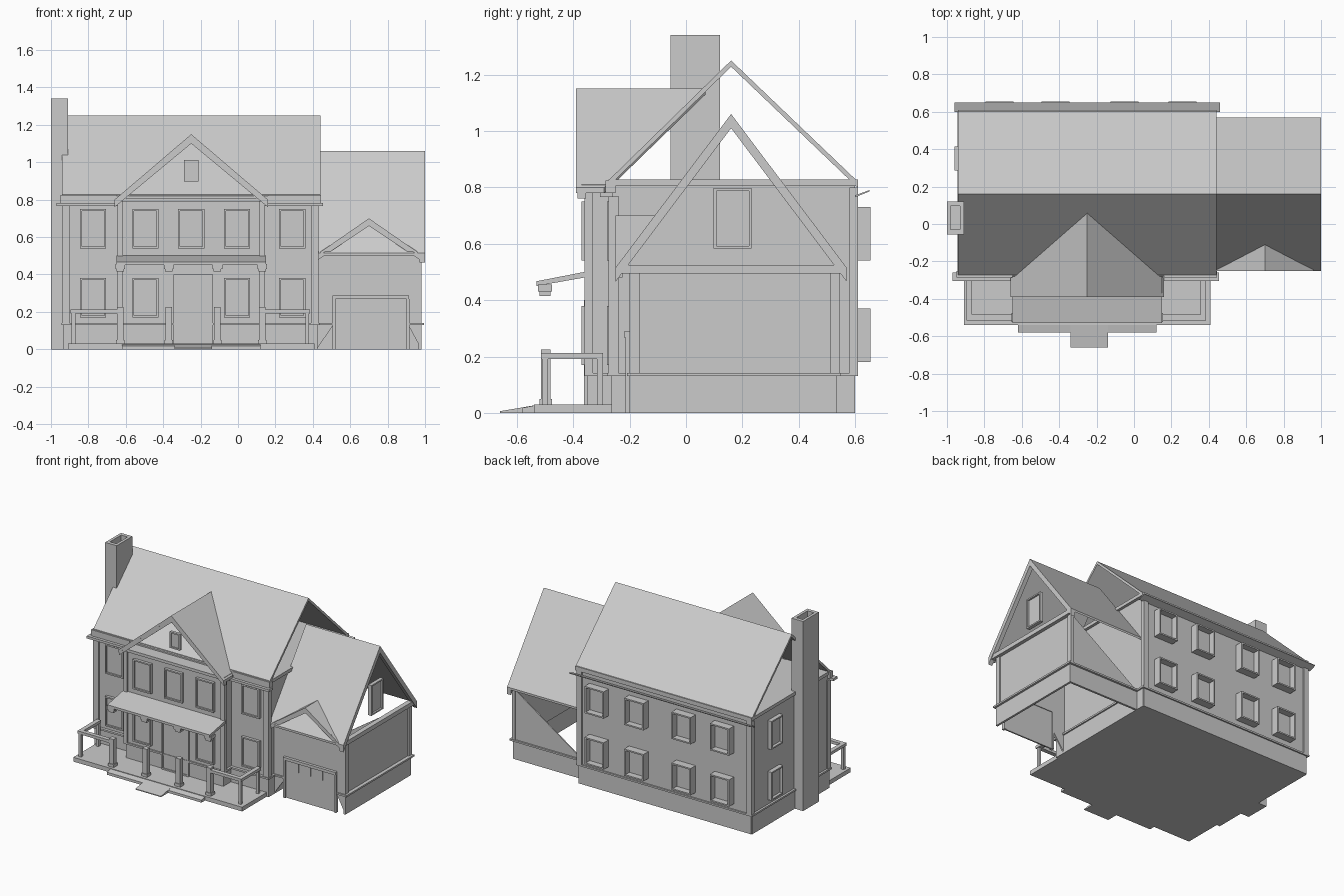
import bpy, bmesh, math
from mathutils import Matrix, Vector

if "Cube" in bpy.data.objects:
    bpy.data.objects.remove(bpy.data.objects["Cube"])

GREY = bpy.data.materials.new("house_grey")
GREY.diffuse_color = (0.6, 0.6, 0.6, 1)
GREY.use_nodes = True
GREY.node_tree.nodes["Principled BSDF"].inputs["Base Color"].default_value = GREY.diffuse_color


def finish(name, bm, closed=True):
    if closed:
        bmesh.ops.recalc_face_normals(bm, faces=bm.faces)
    me = bpy.data.meshes.new(name)
    bm.to_mesh(me)
    bm.free()
    me.materials.append(GREY)
    ob = bpy.data.objects.new(name, me)
    bpy.context.collection.objects.link(ob)
    return ob


def sweep(name, pts, offset):
    """Solid made by pushing a flat polygon along an offset."""
    bm = bmesh.new()
    face = bm.faces.new([bm.verts.new(p) for p in pts])
    r = bmesh.ops.extrude_face_region(bm, geom=[face])
    vs = [g for g in r["geom"] if isinstance(g, bmesh.types.BMVert)]
    bmesh.ops.translate(bm, verts=vs, vec=Vector(offset))
    if not any(set(f.verts) == set(v for v in f.verts if v not in vs) for f in bm.faces):
        bm.faces.new([v for v in bm.verts if v not in vs])
    return finish(name, bm)


def box(name, x0, x1, y0, y1, z0, z1):
    bm = bmesh.new()
    bmesh.ops.create_cube(bm, size=1)
    for v in bm.verts:
        v.co = ((x0 + x1) / 2 + v.co.x * (x1 - x0), (y0 + y1) / 2 + v.co.y * (y1 - y0),
                (z0 + z1) / 2 + v.co.z * (z1 - z0))
    return finish(name, bm)


def window(name, loc, w, h, depth, recess, turn=0):
    """Framed window: box standing out of the wall with a sunken pane. turn=0 faces -y."""
    bm = bmesh.new()
    bmesh.ops.create_cube(bm, size=1)
    for v in bm.verts:
        v.co = (v.co.x * w, (v.co.y - 0.5) * depth, v.co.z * h)
    bm.normal_update()
    front = min(bm.faces, key=lambda f: f.calc_center_median().y)
    bmesh.ops.inset_region(bm, faces=[front], thickness=0.014)
    r = bmesh.ops.extrude_face_region(bm, geom=[front])
    bmesh.ops.translate(bm, vec=(0, recess, 0),
                        verts=[g for g in r["geom"] if isinstance(g, bmesh.types.BMVert)])
    if front.is_valid:
        bm.faces.remove(front)
    bm.transform(Matrix.Translation(loc) @ Matrix.Rotation(turn, 4, 'Z'))
    return finish(name, bm)


def chevron(name, mid, half, top, low, band, start, depth, axis):
    """Pair of sloping gable boards; axis is the direction the gable faces."""
    for s in (-1, 1):
        prof = [(mid, top), (mid + s * half, low), (mid + s * half, low - band), (mid, top - band)]
        if axis == 'x':
            sweep(name, [(start, a, z) for a, z in prof], (depth, 0, 0))
        else:
            sweep(name, [(a, start, z) for a, z in prof], (0, depth, 0))


def cross_gable(name, mid, half, top, low, front, valley, back, t):
    """Small gable roof facing the front that runs back into a larger slope."""
    for s in (-1, 1):
        sweep(name, [(mid, front, top), (mid + s * half, front, low),
                     (mid + s * half, valley, low), (mid, back, top)], (0, 0, -t))


# Main house body, projecting centre bay, stone base and ledges
box("main_body", -0.93, 0.42, -0.26, 0.60, 0.0, 0.82)
box("centre_bay", -0.63, 0.13, -0.35, -0.25, 0.0, 0.80)
box("main_base", -0.935, 0.425, -0.265, 0.595, 0.0, 0.13)
box("main_ledge", -0.945, 0.435, -0.28, 0.61, 0.13, 0.142)
box("bay_ledge", -0.645, 0.145, -0.36, -0.26, 0.13, 0.142)
for x in (-0.92, 0.41):
    box("front_corner_board", x - 0.02, x + 0.02, -0.275, -0.24, 0.14, 0.77)
    box("back_corner_board", x - 0.02, x + 0.02, 0.58, 0.61, 0.14, 0.80)
for x in (-0.63, 0.13):
    box("bay_corner_board", x - 0.015, x + 0.015, -0.36, -0.33, 0.14, 0.80)

# Main roof: two thin slopes with open ends
for y, z in ((-0.28, 0.82), (0.61, 0.82)):
    sweep("main_roof", [(-0.94, 0.16, 1.25), (0.44, 0.16, 1.25), (0.44, y, z), (-0.94, y, z)],
          (0, 0, -0.022))
box("attic_floor", -0.94, 0.44, -0.275, 0.61, 0.805, 0.828)
for x0, x1 in ((-0.97, -0.64), (0.14, 0.455)):
    box("front_gutter", x0, x1, -0.305, -0.26, 0.765, 0.782)
    box("front_eave", x0 + 0.02, x1 - 0.01, -0.285, -0.25, 0.78, 0.825)
sweep("back_gutter", [(-0.96, 0.60, 0.765), (-0.96, 0.65, 0.785), (-0.96, 0.65, 0.79), (-0.96, 0.60, 0.772)],
      (1.42, 0, 0))

# Front gable over the centre bay
cross_gable("front_gable_roof", -0.25, 0.41, 1.15, 0.80, -0.39, -0.29, 0.07, 0.02)
chevron("front_gable_board", -0.25, 0.41, 1.14, 0.80, 0.04, -0.385, 0.03, 'y')
box("bay_cornice", -0.65, 0.15, -0.37, -0.26, 0.79, 0.81)
window("front_gable_window", (-0.25, -0.33, 0.955), 0.08, 0.115, 0.02, 0.008)

# Front windows and door
for x in (-0.775, -0.495, -0.25, -0.005, 0.29):
    wall = -0.35 if -0.6 < x < 0.1 else -0.26
    window("front_upper_window", (x, wall, 0.645), 0.14, 0.21, 0.02, 0.012)
    if x != -0.25:
        window("front_lower_window", (x, wall, 0.275), 0.14, 0.21, 0.02, 0.012)
window("front_door", (-0.24, -0.35, 0.215), 0.21, 0.37, 0.012, 0.006)

# Back and left windows
for z in (0.275, 0.635):
    for x in (0.26, -0.05, -0.42, -0.72):
        window("back_window", (x, 0.60, z), 0.15, 0.19, 0.055, 0.045, math.pi)
    window("left_window", (-0.93, 0.35, z), 0.13, 0.20, 0.03, 0.02, -math.pi / 2)

# Hollow chimney
cx, cy = (-1.0, -0.91), (-0.055, 0.12)
box("chimney_stack", *cx, *cy, 0, 1.25)
for x0 in (cx[0], cx[1] - 0.02):
    box("chimney_rim_side", x0, x0 + 0.02, *cy, 1.25, 1.34)
for y0 in (cy[0], cy[1] - 0.025):
    box("chimney_rim_end", cx[0] + 0.02, cx[1] - 0.02, y0, y0 + 0.025, 1.25, 1.34)

# Porch deck and steps
box("porch_deck", -0.91, 0.41, -0.54, -0.26, 0.0, 0.03)
for name, x0, x1, y0, h in (("wide_step", -0.62, 0.12, -0.58, 0.018), ("front_step", -0.34, -0.14, -0.66, 0.006)):
    sweep(name, [(x0, y0, 0), (x0, -0.53, 0), (x0, -0.53, 0.028), (x0, y0, h)], (x1 - x0, 0, 0))

# Porch posts, rails and awning
for x in (-0.63, -0.37, -0.11, 0.13):
    box("porch_post", x - 0.017, x + 0.017, -0.515, -0.48, 0.04, 0.225)
    box("post_foot", x - 0.022, x + 0.022, -0.52, -0.475, 0.03, 0.05)
    box("post_capital", x - 0.02, x + 0.02, -0.52, -0.48, 0.415, 0.43)
    box("capital_block", x - 0.026, x + 0.026, -0.525, -0.475, 0.43, 0.455)
for x, inner in ((-0.88, -0.63), (0.37, 0.13)):
    for y in (-0.50, -0.305):
        box("rail_post", x - 0.01, x + 0.01, y - 0.01, y + 0.01, 0.03, 0.21)
    box("side_rail", x - 0.015, x + 0.015, -0.515, -0.295, 0.192, 0.212)
    box("front_rail", min(x, inner), max(x, inner), -0.515, -0.485, 0.192, 0.212)
sweep("porch_awning", [(-0.65, -0.53, 0.45), (-0.65, -0.35, 0.482), (-0.65, -0.35, 0.502), (-0.65, -0.53, 0.467)],
      (0.80, 0, 0))

# Garage wing: thin walls, no floor, half-missing back wall
box("wing_side_wall", 0.96, 0.97, -0.20, 0.54, 0.13, 0.50)
box("wing_side_base", 0.965, 0.98, -0.20, 0.53, 0.0, 0.13)
box("wing_side_ledge", 0.96, 0.995, -0.21, 0.55, 0.13, 0.142)
box("wing_front_wall", 0.42, 0.97, -0.20, -0.19, 0.28, 0.52)
for x0, x1 in ((0.42, 0.52), (0.90, 0.97)):
    box("wing_front_wall_side", x0, x1, -0.20, -0.19, 0.13, 0.28)
    box("wing_front_ledge", x0, x1, -0.21, -0.19, 0.13, 0.142)
sweep("wing_front_base", [(0.42, -0.20, 0), (0.51, -0.20, 0.13), (0.42, -0.20, 0.13)], (0, 0.01, 0))
sweep("wing_front_base", [(0.98, -0.20, 0), (0.91, -0.20, 0.13), (0.98, -0.20, 0.13)], (0, 0.01, 0))
box("wing_back_base", 0.42, 0.98, 0.52, 0.535, 0.0, 0.13)
box("wing_back_ledge", 0.42, 0.985, 0.52, 0.55, 0.13, 0.142)
sweep("wing_back_wall", [(0.97, 0.53, 0.13), (0.97, 0.53, 0.50), (0.42, 0.53, 0.13)], (0, 0.008, 0))
for y in (-0.20, 0.51):
    box("wing_corner_board", 0.955, 0.98, y, y + 0.035, 0.14, 0.50)

# Wing roof with open gable, boards and hanging window
for y in (-0.25, 0.57):
    sweep("wing_roof", [(0.42, 0.16, 1.06), (1.0, 0.16, 1.06), (1.0, y, 0.515), (0.42, y, 0.515)],
          (0, 0, -0.015))
chevron("wing_gable_board", 0.16, 0.41, 1.055, 0.51, 0.045, 0.97, 0.03, 'x')
box("wing_gable_tie", 0.96, 0.995, -0.24, 0.56, 0.495, 0.525)
window("wing_gable_window", (0.95, 0.165, 0.69), 0.135, 0.215, 0.025, 0.012, math.pi / 2)

# Small gable above the garage door
cross_gable("garage_gable_roof", 0.70, 0.26, 0.70, 0.52, -0.25, -0.245, -0.105, 0.015)
chevron("garage_gable_board", 0.70, 0.27, 0.695, 0.515, 0.035, -0.245, 0.02, 'y')

# Garage door with frame and upper glazing bars
box("garage_door", 0.52, 0.90, -0.205, -0.195, 0.0, 0.27)
box("door_frame_top", 0.505, 0.915, -0.22, -0.19, 0.268, 0.288)
for x in (0.512, 0.908):
    box("door_frame_side", x - 0.008, x + 0.008, -0.215, -0.19, 0.0, 0.27)
for i in range(1, 4):
    x = 0.52 + 0.095 * i
    box("door_bar", x - 0.004, x + 0.004, -0.21, -0.20, 0.20, 0.27)
